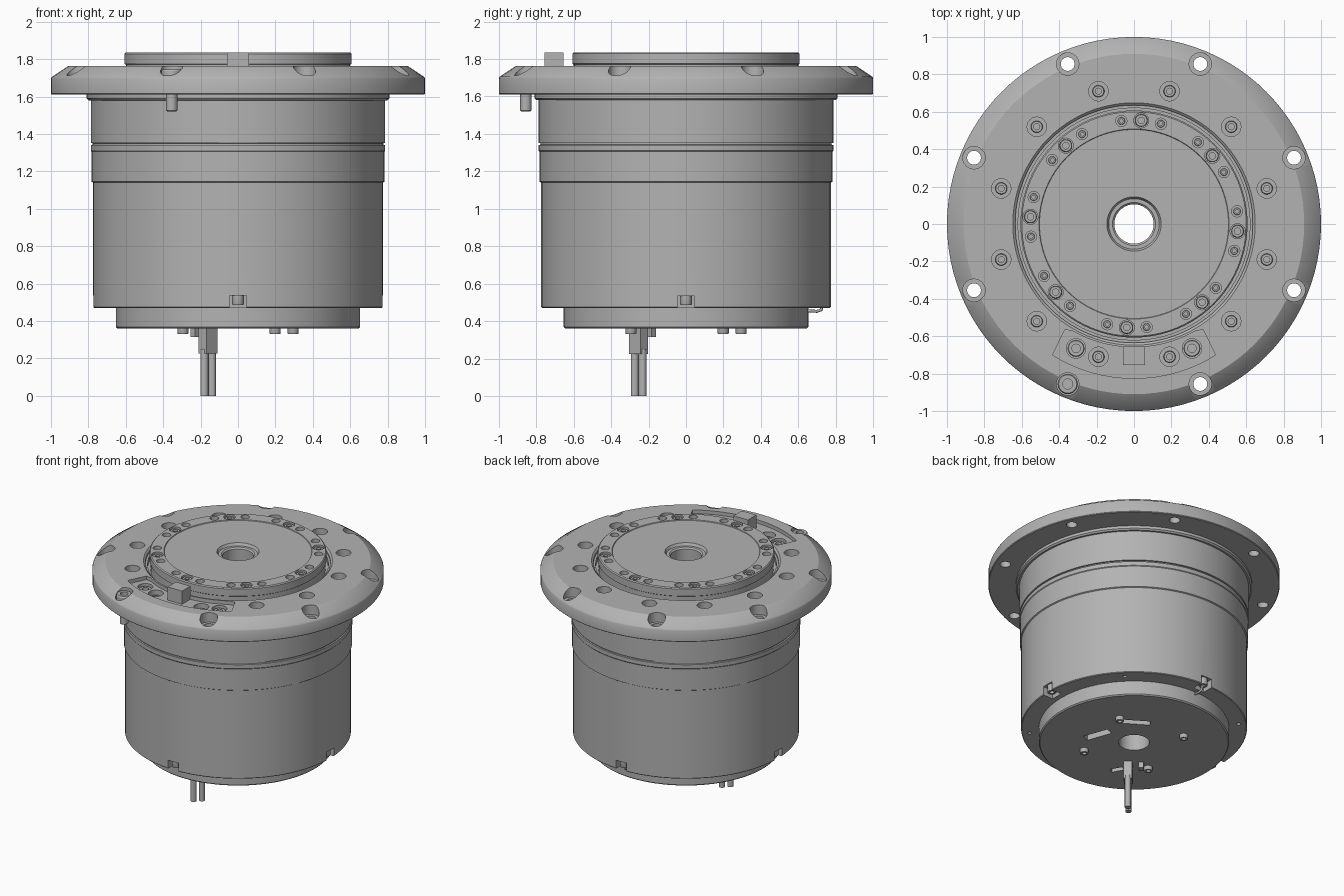
import bpy, bmesh, math
from mathutils import Matrix, Vector

cube = bpy.data.objects.get("Cube")
if cube:
    bpy.data.objects.remove(cube, do_unlink=True)

GREY = (0.45, 0.45, 0.45, 1)
metal = bpy.data.materials.new("machined grey")
metal.use_nodes = True
metal.diffuse_color = GREY
metal.node_tree.nodes["Principled BSDF"].inputs["Base Color"].default_value = GREY


def finish(name, bm):
    bmesh.ops.recalc_face_normals(bm, faces=bm.faces)
    mesh = bpy.data.meshes.new(name)
    bm.to_mesh(mesh)
    bm.free()
    mesh.materials.append(metal)
    ob = bpy.data.objects.new(name, mesh)
    bpy.context.collection.objects.link(ob)
    return ob


def smooth(ob):
    bpy.ops.object.select_all(action='DESELECT')
    ob.select_set(True)
    bpy.context.view_layer.objects.active = ob
    bpy.ops.object.shade_smooth_by_angle(angle=math.radians(30))


def lathe(name, profile, places=((0, 0),), seg=24):
    """Closed (radius, z) profile turned about a vertical axis at each place."""
    bm = bmesh.new()
    for x, y in places:
        rings = []
        for r, z in profile:
            if r == 0:
                rings.append([bm.verts.new((x, y, z))] * seg)
            else:
                rings.append([bm.verts.new((x + r * math.cos(math.tau * i / seg),
                                            y + r * math.sin(math.tau * i / seg), z))
                              for i in range(seg)])
        for a, b in zip(rings, rings[1:] + rings[:1]):
            for i in range(seg):
                j = (i + 1) % seg
                loop = list(dict.fromkeys((a[i], a[j], b[j], b[i])))
                if len(loop) > 2:
                    bm.faces.new(loop)
    ob = finish(name, bm)
    smooth(ob)
    return ob


def boxes(name, items):
    """Each item is (centre, size, turn in degrees about z)."""
    bm = bmesh.new()
    for centre, size, turn in items:
        bmesh.ops.create_cube(bm, size=1, matrix=Matrix.Translation(centre)
                              @ Matrix.Rotation(math.radians(turn), 4, 'Z')
                              @ Matrix.Diagonal((*size, 1)))
    return finish(name, bm)


def prism(name, outline, z0, z1):
    bm = bmesh.new()
    face = bm.faces.new([bm.verts.new((x, y, z0)) for x, y in outline])
    top = bmesh.ops.extrude_face_region(bm, geom=[face])["geom"]
    verts = [g for g in top if isinstance(g, bmesh.types.BMVert)]
    bmesh.ops.translate(bm, verts=verts, vec=(0, 0, z1 - z0))
    return finish(name, bm)


def cut(target, cutter):
    cutter.hide_render = True
    mod = target.modifiers.new("cut", 'BOOLEAN')
    mod.operation = 'DIFFERENCE'
    mod.solver = 'EXACT'
    mod.object = cutter
    bpy.context.view_layer.objects.active = target
    bpy.ops.object.modifier_apply(modifier=mod.name)
    bpy.data.objects.remove(cutter, do_unlink=True)
    smooth(target)


def polar(r, deg):
    return r * math.cos(math.radians(deg)), r * math.sin(math.radians(deg))


def circle(r, start, step, count):
    return [polar(r, start + step * i) for i in range(count)]


def bore(r, z, top=2):
    return [(0, z), (r, z), (r, top), (0, top)]


def cap(r, z, h=0.04):
    """Socket head screw profile; a negative h points it downwards."""
    s = h * 0.6
    return [(0, z - s), (r * 0.5, z - s), (r * 0.5, z), (r * 0.9, z),
            (r, z - h * 0.15), (r, z - h), (0, z - h)]


# Mounting flange with chamfered rim and a seal groove around the output
flange = lathe("mounting_flange", [
    (0.58, 1.58), (0.80, 1.58), (0.81, 1.59), (0.81, 1.61), (0.995, 1.61), (1, 1.615),
    (1, 1.695), (0.995, 1.705), (0.91, 1.762), (0.648, 1.762), (0.635, 1.75),
    (0.635, 1.735), (0.62, 1.735), (0.62, 1.70), (0.58, 1.70)], seg=96)
# Curved pocket at the front of the flange
pocket = ([polar(0.825, a) for a in range(-118, -61, 4)]
          + [(0.435, -0.70), (0.37, -0.565)]
          + [polar(0.66, a) for a in range(-60, -121, -6)]
          + [(-0.37, -0.565), (-0.435, -0.70)])
cut(flange, prism("pocket_cutter", pocket, 1.735, 2))
# Counterbored rim holes and inner screw holes
rim = circle(0.926, 22.5, 45, 8)
cut(flange, lathe("rim_hole_cutter", [(0, 1.5), (0.037, 1.5), (0.037, 1.69),
                                      (0.06, 1.69), (0.06, 2), (0, 2)], rim))
inner = circle(0.735, 15, 30, 12)
corner = [(-0.31, -0.665), (0.31, -0.665)]
cut(flange, lathe("flange_hole_cutter", bore(0.052, 1.68), inner + corner))
lathe("flange_screws", cap(0.032, 1.71), inner)
lathe("pocket_screws", cap(0.045, 1.72), corner)

# Locating pin in the front rim hole
pin = [polar(0.926, 247.5)]
lathe("locating_pin", [(0, 1.52), (0.025, 1.52), (0.03, 1.525), (0.03, 1.72), (0, 1.72)], pin)
lathe("locating_pin_head", cap(0.054, 1.745, 0.06), pin)

# Socket block on the pocket floor
boxes("signal_socket", [((0, -0.705, 1.78), (0.12, 0.1, 0.11), 0)])

# Rotating output plate
plate = lathe("output_plate", [
    (0.105, 1.6), (0.6, 1.6), (0.6, 1.77), (0.607, 1.775), (0.607, 1.828), (0.6, 1.835),
    (0.508, 1.835), (0.505, 1.83), (0.145, 1.83), (0.135, 1.81), (0.115, 1.81),
    (0.105, 1.80)], seg=96)
middle = circle(0.555, -4, 45, 8)
sides = circle(0.555, -15, 45, 8) + circle(0.555, 7, 45, 8)
cut(plate, lathe("plate_middle_cutter", bore(0.04, 1.79), middle))
cut(plate, lathe("plate_side_cutter", bore(0.03, 1.79), sides, 16))
lathe("plate_middle_screws", cap(0.034, 1.826), middle)
lathe("plate_side_screws", cap(0.02, 1.80), sides, 16)

# Main housing, with thin grooves and a slight step
housing = lathe("main_housing", [
    (0.105, 0.47), (0.77, 0.47), (0.775, 0.475), (0.775, 1.14), (0.783, 1.145),
    (0.783, 1.305), (0.787, 1.31), (0.787, 1.34), (0.778, 1.342), (0.778, 1.35),
    (0.787, 1.352), (0.787, 1.6), (0.105, 1.6)], seg=96)
quarter = range(0, 360, 90)
cut(housing, boxes("notch_cutter", [((*polar(0.76, a), 0.49), (0.14, 0.09, 0.09), a)
                                    for a in quarter]))
cut(housing, lathe("rim_dot_cutter", bore(0.014, 0.4, 0.5), circle(0.72, 45, 90, 4), 12))
lathe("notch_screws", cap(0.032, 0.485, -0.05), circle(0.735, 0, 90, 4))

# Bottom cover with recessed sockets
cover = lathe("bottom_cover", [
    (0.105, 0.36), (0.645, 0.36), (0.653, 0.368), (0.653, 0.47), (0.105, 0.47)], seg=96)
cut(cover, boxes("socket_cutter", [((0.26, -0.08, 0.36), (0.19, 0.06, 0.08), 110),
                                   ((0.185, 0.21, 0.36), (0.24, 0.05, 0.08), 148),
                                   ((-0.15, -0.36, 0.36), (0.09, 0.04, 0.06), 120)]))
lathe("cover_screws", cap(0.03, 0.33, -0.04), circle(0.355, 34, 90, 4), 16)

# Cable plug with two wires, and a small neighbouring plug
boxes("cable_plug", [((-0.16, -0.253, 0.295), (0.085, 0.06, 0.14), 45),
                     ((-0.225, -0.19, 0.34), (0.05, 0.035, 0.05), 45)])
lathe("cable_wires", bore(0.021, 0, 0.25), [(-0.18, -0.274), (-0.139, -0.232)], 16)

# Small wire loop at the back notch
path = bpy.data.curves.new("back_wire_loop", 'CURVE')
path.dimensions = '3D'
path.bevel_depth = 0.008
path.bevel_resolution = 2
line = path.splines.new('POLY')
points = [(0.64, 0.455), (0.70, 0.452), (0.722, 0.46), (0.73, 0.49)]
line.points.add(len(points) - 1)
for p, (y, z) in zip(line.points, points):
    p.co = (0, y, z, 1)
path.materials.append(metal)
bpy.context.collection.objects.link(bpy.data.objects.new("back_wire_loop", path))
